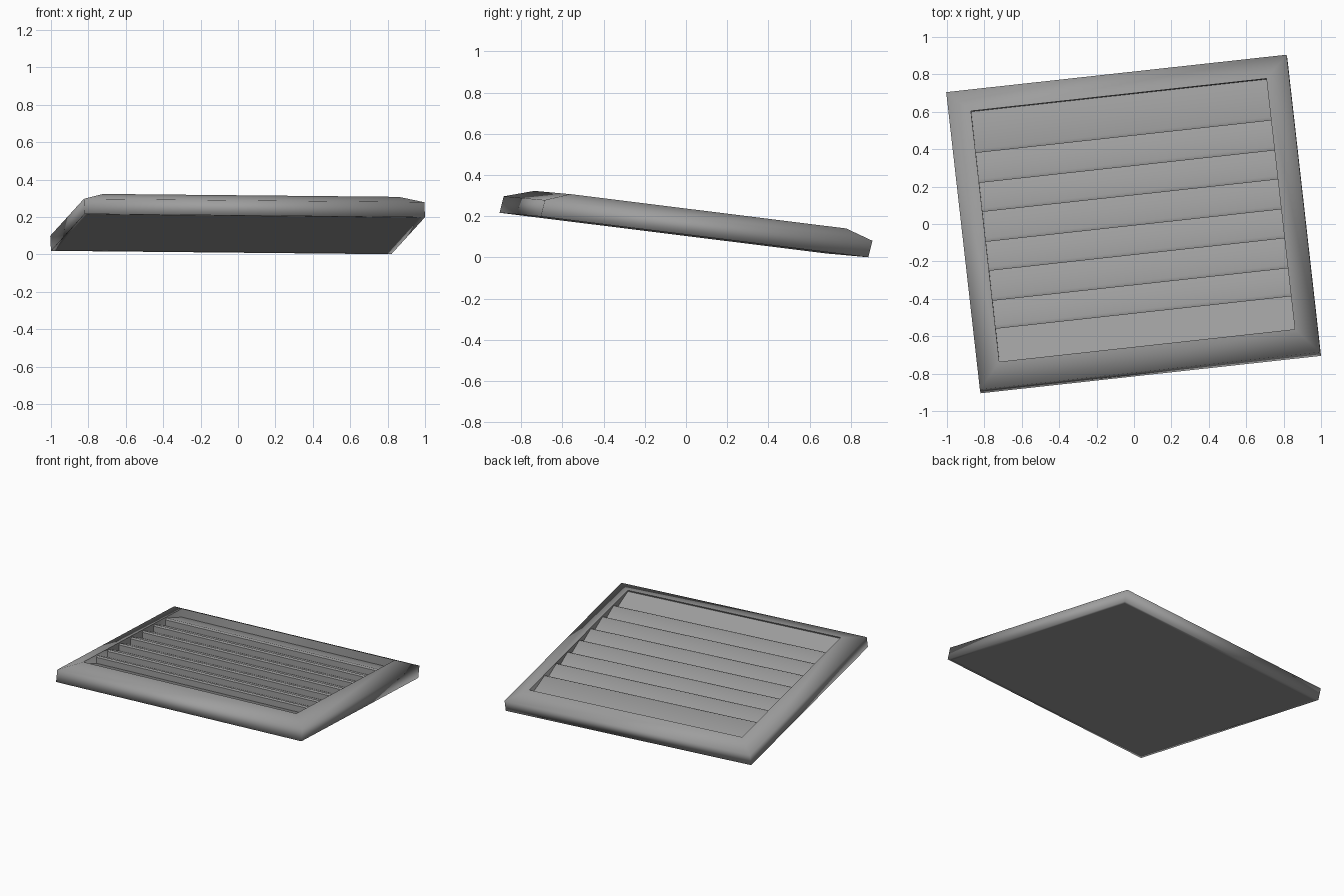
import bpy, math
from mathutils import Vector

if "Cube" in bpy.data.objects:
    bpy.data.objects.remove(bpy.data.objects["Cube"])

grey = bpy.data.materials.new("dark_grey")
grey.diffuse_color = (0.34, 0.34, 0.34, 1)
grey.use_nodes = True
grey.node_tree.nodes["Principled BSDF"].inputs["Base Color"].default_value = grey.diffuse_color


def P(a, b, h):
    """Point on the tilted panel: a, b in -1..1 across the panel, h above its underside."""
    return Vector((0.91 * a - 0.09 * b - 0.05 * h,
                   -0.01 + 0.10 * a + 0.795 * b + 0.25 * h,
                   0.109 - 0.009 * a - 0.099 * b + h))


def make(name, verts, faces, angle):
    mesh = bpy.data.meshes.new(name)
    mesh.from_pydata(verts, [], faces)
    mesh.update()
    mesh.materials.append(grey)
    ob = bpy.data.objects.new(name, mesh)
    bpy.context.collection.objects.link(ob)
    bpy.ops.object.select_all(action='DESELECT')
    ob.select_set(True)
    bpy.context.view_layer.objects.active = ob
    bpy.ops.object.shade_smooth_by_angle(angle=math.radians(angle))
    return ob


def rings(specs, cap=False):
    """Stack of four-cornered rings joined by quads."""
    verts, faces = [], []
    for a, b, h in specs:
        verts += [P(sa * a, sb * b, h) for sa, sb in ((-1, -1), (1, -1), (1, 1), (-1, 1))]
    for r in range(len(specs) - 1):
        for i in range(4):
            j = (i + 1) % 4
            faces.append((4 * r + i, 4 * r + j, 4 * r + 4 + j, 4 * r + 4 + i))
    if cap:
        faces.append((3, 2, 1, 0))
    return verts, faces


A, B, TOP, LOW, PEAK = 0.868, 0.843, 0.123, 0.065, 0.114

# Outer frame: flat underside, upright rim, sloping border up to the opening
make("frame", *rings([(0.97, 0.965, 0), (1, 1, 0), (1, 1, 0.08), (A, B, TOP)], cap=True), 110)

# Inner walls of the opening, the back one upright
make("opening_walls", *rings([(A, B, TOP), (A, B + 0.016, LOW - 0.01)]), 100)

# Louvres: sawtooth profile, each slat high at its rounded front and low at its back
profile = [(-B, PEAK)]
for y in (-0.56, -0.41, -0.25, -0.095, 0.065, 0.22, 0.38):
    b = -B + (y + 0.74) * 1.258
    profile += [(b + 0.014, LOW), (b, PEAK - 0.007), (b + 0.022, PEAK)]
profile.append((B + 0.014, LOW))
verts = [P(s * A, b, h) for b, h in profile for s in (-1, 1)]
faces = [(2 * i, 2 * i + 1, 2 * i + 3, 2 * i + 2) for i in range(len(profile) - 1)]
make("louvre_slats", verts, faces, 60)
